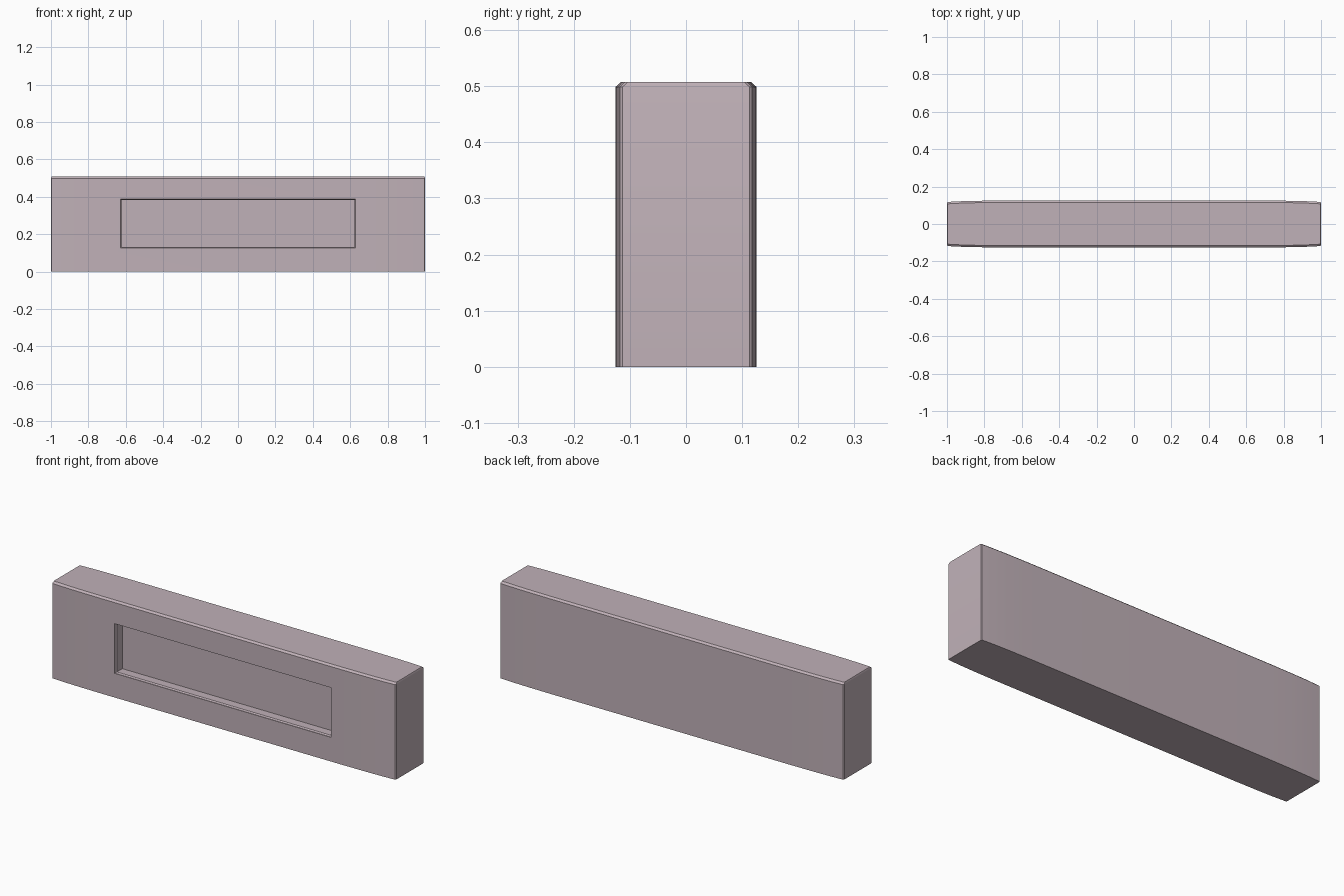
import bpy, bmesh, math

if "Cube" in bpy.data.objects:
    bpy.data.objects.remove(bpy.data.objects["Cube"])


def loft(name, rings):
    """Solid skinned through closed rings of equal point count."""
    bm = bmesh.new()
    loops = [[bm.verts.new(p) for p in ring] for ring in rings]
    n = len(loops[0])
    for a, b in zip(loops, loops[1:]):
        for i in range(n):
            j = (i + 1) % n
            bm.faces.new((a[i], a[j], b[j], b[i]))
    bm.faces.new(loops[0])
    bm.faces.new(loops[-1])
    bmesh.ops.recalc_face_normals(bm, faces=bm.faces)
    mesh = bpy.data.meshes.new(name)
    bm.to_mesh(mesh)
    bm.free()
    obj = bpy.data.objects.new(name, mesh)
    bpy.context.collection.objects.link(obj)
    return obj


stone = bpy.data.materials.new("dusty pink grey")
stone.diffuse_color = (0.53, 0.44, 0.48, 1)
stone.use_nodes = True
stone.node_tree.nodes["Principled BSDF"].inputs["Base Color"].default_value = stone.diffuse_color

# Plan outline: long sides taper very slightly towards softened ends
quarter = [(1.0, 0.113), (0.996, 0.118), (0.93, 0.1215), (0.84, 0.124), (0.7, 0.1255)]
right = [(x, -y) for x, y in reversed(quarter)] + quarter
plan = right + [(-x, -y) for x, y in right]


def ring(z, dx=0.0, dy=0.0):
    return [(x - math.copysign(dx, x), y - math.copysign(dy, y), z) for x, y in plan]


# Wall block with chamfered top edge
wall = loft("wall_block", [ring(0), ring(0.499), ring(0.508, 0.004, 0.010)])
wall.data.materials.append(stone)


# Recessed front panel, with a small flare at the opening
def rect(y, inset):
    hx, z0, z1 = 0.629 - inset, 0.127 + inset, 0.388 - inset
    return [(-hx, y, z0), (hx, y, z0), (hx, y, z1), (-hx, y, z1)]


cutter = loft("panel_cutter", [rect(-0.2, 0), rect(-0.122, 0), rect(-0.115, 0.005), rect(-0.07, 0.005)])
cutter.data.materials.append(stone)
cutter.hide_render = True
cut = wall.modifiers.new("panel", 'BOOLEAN')
cut.operation = 'DIFFERENCE'
cut.solver = 'EXACT'
cut.object = cutter
bpy.context.view_layer.objects.active = wall
wall.select_set(True)
bpy.ops.object.modifier_apply(modifier=cut.name)
bpy.data.objects.remove(cutter)
bpy.ops.object.shade_smooth_by_angle(angle=math.radians(30))
